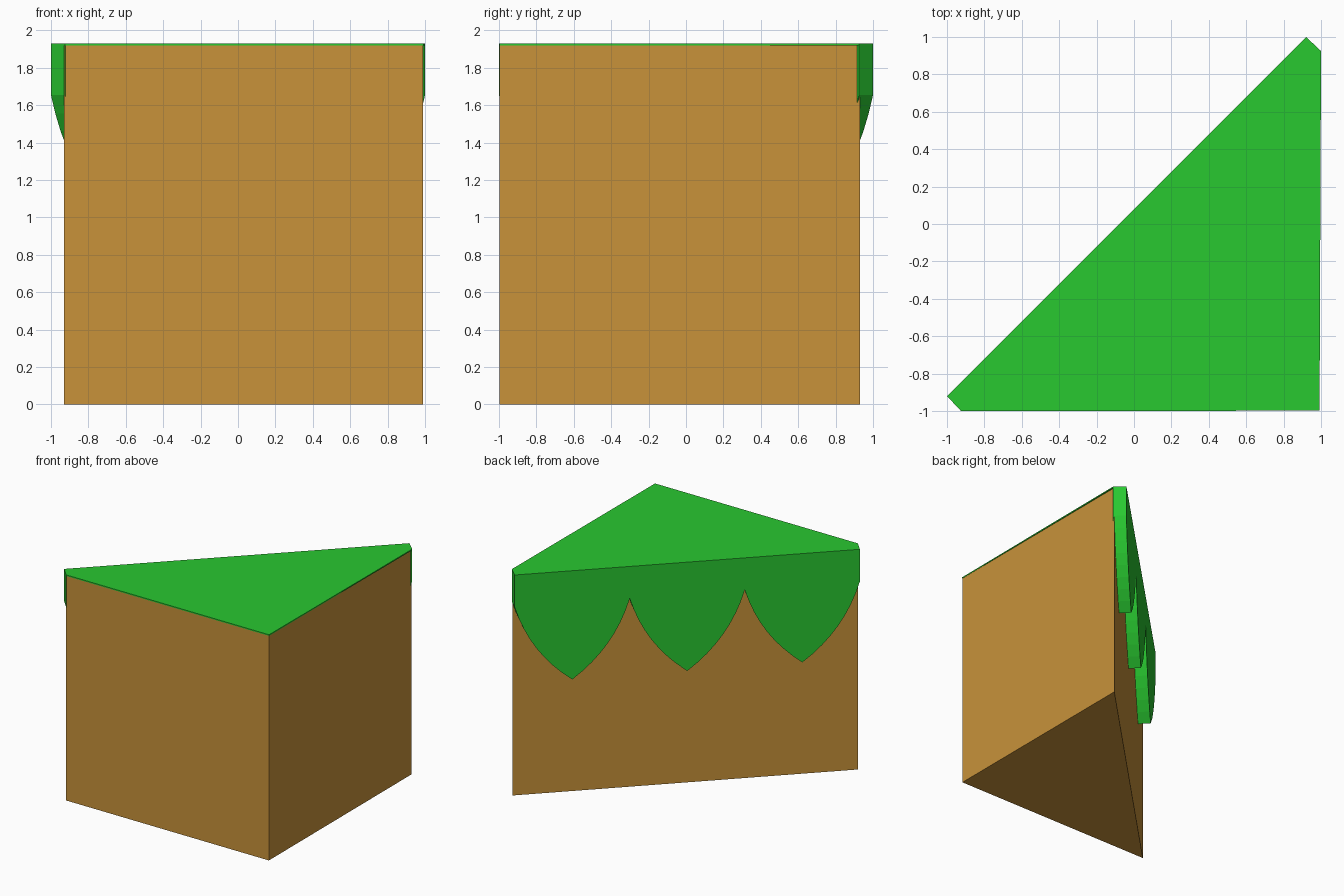
import bpy, bmesh
from mathutils import Vector

if "Cube" in bpy.data.objects:
    bpy.data.objects.remove(bpy.data.objects["Cube"])

H_DIRT, H_TOP = 1.92, 1.93
VALLEY, TIP = 1.655, 1.0
SCALLOPS, STEPS = 3, 8


def make_object(name, bm, color):
    bmesh.ops.recalc_face_normals(bm, faces=bm.faces[:])
    mesh = bpy.data.meshes.new(name)
    bm.to_mesh(mesh)
    bm.free()
    mat = bpy.data.materials.new(name + "_material")
    mat.diffuse_color = (*color, 1)
    mat.use_nodes = True
    mat.node_tree.nodes["Principled BSDF"].inputs["Base Color"].default_value = mat.diffuse_color
    mesh.materials.append(mat)
    obj = bpy.data.objects.new(name, mesh)
    bpy.context.collection.objects.link(obj)


# Dirt block: triangular prism
bm = bmesh.new()
base = bm.faces.new([bm.verts.new((x, y, 0)) for x, y in
                     ((-0.93, -0.997), (0.99, -0.997), (0.99, 0.93))])
ext = bmesh.ops.extrude_face_region(bm, geom=[base], use_keep_orig=True)
bmesh.ops.translate(bm, vec=(0, 0, H_DIRT),
                    verts=[v for v in ext["geom"] if isinstance(v, bmesh.types.BMVert)])
make_object("dirt_block", bm, (0.58, 0.29, 0.042))


# Half a scallop as a quadratic curve: (fraction of scallop width, z)
def half_scallop(t):
    a, b, c = (1 - t) ** 2, 2 * t * (1 - t), t * t
    return b * 0.13 + c * 0.5, a * VALLEY + b * 1.25 + c * TIP


half = [half_scallop(i / STEPS) for i in range(STEPS + 1)]
one = half + [(1 - s, z) for s, z in reversed(half[:-1])]
profile = [((k + s) / SCALLOPS, z) for k in range(SCALLOPS) for s, z in one[:-1]]
profile.append((1, VALLEY))

# Grass: thin cap on top and a scalloped fringe over the diagonal side
inner_ends = Vector((-0.925, -1, 0)), Vector((1.0, 0.925, 0))
outer_ends = Vector((-1, -0.92, 0)), Vector((0.92, 1, 0))
bm = bmesh.new()


def edge_vert(ends, s, z):
    p = ends[0].lerp(ends[1], s)
    return bm.verts.new((p.x, p.y, z))


inner = [edge_vert(inner_ends, s, z) for s, z in profile]
outer = [edge_vert(outer_ends, s, z) for s, z in profile]
a_top, b_top = (edge_vert(inner_ends, s, H_TOP) for s in (0, 1))
a_low, b_low = (edge_vert(inner_ends, s, H_DIRT) for s in (0, 1))
a_out, b_out = (edge_vert(outer_ends, s, H_TOP) for s in (0, 1))
c_top, c_low = (bm.verts.new((0.992, -0.998, z)) for z in (H_TOP, H_DIRT))

for face in ([a_out, a_top, c_top, b_top, b_out],          # top
             [a_low, b_low, c_low],                        # cap underside
             [a_top, a_low, c_low, c_top],                 # front rim
             [c_top, c_low, b_low, b_top],                 # right rim
             [a_out, a_top, a_low, inner[0], outer[0]],    # left end
             [b_out, b_top, b_low, inner[-1], outer[-1]],  # right end
             [a_out] + outer + [b_out],                    # fringe outside
             [a_low] + inner + [b_low]):                   # fringe inside
    bm.faces.new(face)
for i in range(len(profile) - 1):
    bm.faces.new((inner[i], inner[i + 1], outer[i + 1], outer[i]))
make_object("grass_top", bm, (0.022, 0.58, 0.03))
